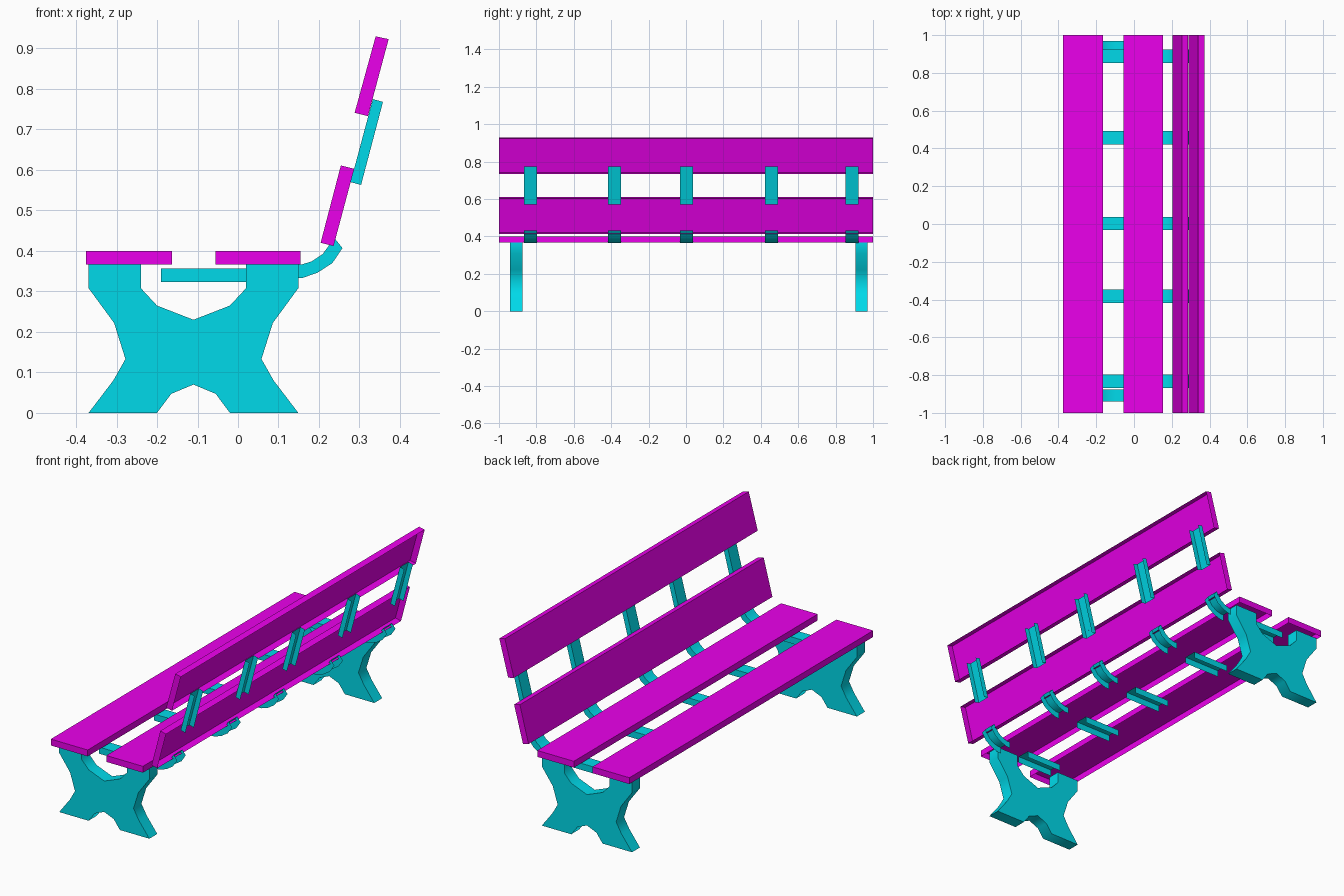
import bpy, bmesh
from math import radians

if "Cube" in bpy.data.objects:
    bpy.data.objects.remove(bpy.data.objects["Cube"])


def material(name, color):
    m = bpy.data.materials.new(name)
    m.diffuse_color = color
    m.use_nodes = True
    m.node_tree.nodes["Principled BSDF"].inputs["Base Color"].default_value = m.diffuse_color
    return m


WOOD = material("magenta_slat", (0.83, 0.0, 0.83, 1))
IRON = material("teal_metal", (0.0, 0.7, 0.82, 1))


def loft(name, sections, mat, closed=True, caps=True, smooth=0):
    """Skin a row of matching sections, optionally closed and capped."""
    bm = bmesh.new()
    rings = [[bm.verts.new(p) for p in s] for s in sections]
    n = len(rings[0])
    for a, b in zip(rings, rings[1:]):
        for i in range(n if closed else n - 1):
            j = (i + 1) % n
            bm.faces.new((a[i], a[j], b[j], b[i]))
    if caps:
        bm.faces.new(rings[0][::-1])
        bm.faces.new(rings[-1])
    bmesh.ops.recalc_face_normals(bm, faces=bm.faces)
    me = bpy.data.meshes.new(name)
    bm.to_mesh(me)
    bm.free()
    me.materials.append(mat)
    ob = bpy.data.objects.new(name, me)
    bpy.context.collection.objects.link(ob)
    if smooth:
        bpy.ops.object.select_all(action='DESELECT')
        ob.select_set(True)
        bpy.context.view_layer.objects.active = ob
        bpy.ops.object.shade_smooth_by_angle(angle=radians(smooth))
    return ob


def extrude_y(name, profile, y0, y1, mat, **kw):
    return loft(name, [[(x, y, z) for x, z in profile] for y in (y0, y1)], mat, **kw)


def channel(name, pairs, y, half=0.035):
    """Thin U-channel along (web point, flange point) pairs, open at the flanges."""
    sections = [[(b[0], y - half, b[1]), (a[0], y - half, a[1]),
                 (a[0], y + half, a[1]), (b[0], y + half, b[1])] for a, b in pairs]
    return loft(name, sections, IRON, closed=False, caps=False, smooth=50)


# Seat slats: shells open underneath
for name, x0, x1 in (("seat_slat_front", -0.375, -0.163),
                     ("seat_slat_rear", -0.056, 0.154)):
    extrude_y(name, [(x0, 0.367), (x0, 0.4), (x1, 0.4), (x1, 0.367)],
              -1, 1, WOOD, closed=False)

# Tilted backrest slats: shells open at the rear
extrude_y("back_slat_lower", [(0.236, 0.412), (0.204, 0.42), (0.254, 0.611),
                              (0.287, 0.603)], -1, 1, WOOD, closed=False)
extrude_y("back_slat_upper", [(0.321, 0.733), (0.288, 0.741), (0.34, 0.93),
                              (0.372, 0.923)], -1, 1, WOOD, closed=False)

# X-shaped end legs, mirrored about their centre line
CX = -0.11
half_leg = [(0, 0.07), (0.055, 0.047), (0.09, 0), (0.259, 0), (0.198, 0.08),
            (0.168, 0.133), (0.196, 0.222), (0.259, 0.308), (0.259, 0.367),
            (0.13, 0.367), (0.13, 0.308), (0.09, 0.265), (0, 0.23)]
leg = [(CX + x, z) for x, z in half_leg]
leg += [(CX - x, z) for x, z in half_leg[-2:0:-1]]
for name, y0, y1 in (("leg_near", -0.94, -0.875), ("leg_far", 0.905, 0.97)):
    extrude_y(name, leg, y0, y1, IRON, smooth=60)

# Joining brackets: under the seat, curved at the rear, and behind the back
seat_path = [((-0.19, 0.357), (-0.19, 0.323)), ((0.02, 0.357), (0.02, 0.323))]
curve_path = [((0.135, 0.366), (0.135, 0.332)), ((0.155, 0.366), (0.158, 0.333)),
              ((0.182, 0.374), (0.196, 0.346)), ((0.209, 0.392), (0.233, 0.37)),
              ((0.238, 0.432), (0.258, 0.407))]
back_path = [((0.278, 0.57), (0.304, 0.563)), ((0.333, 0.775), (0.358, 0.768))]
for i, y in enumerate((-0.832, -0.382, 0.002, 0.457, 0.888), 1):
    channel(f"seat_bracket_{i}", seat_path, y)
    channel(f"curved_bracket_{i}", curve_path, y)
    channel(f"back_bracket_{i}", back_path, y)
